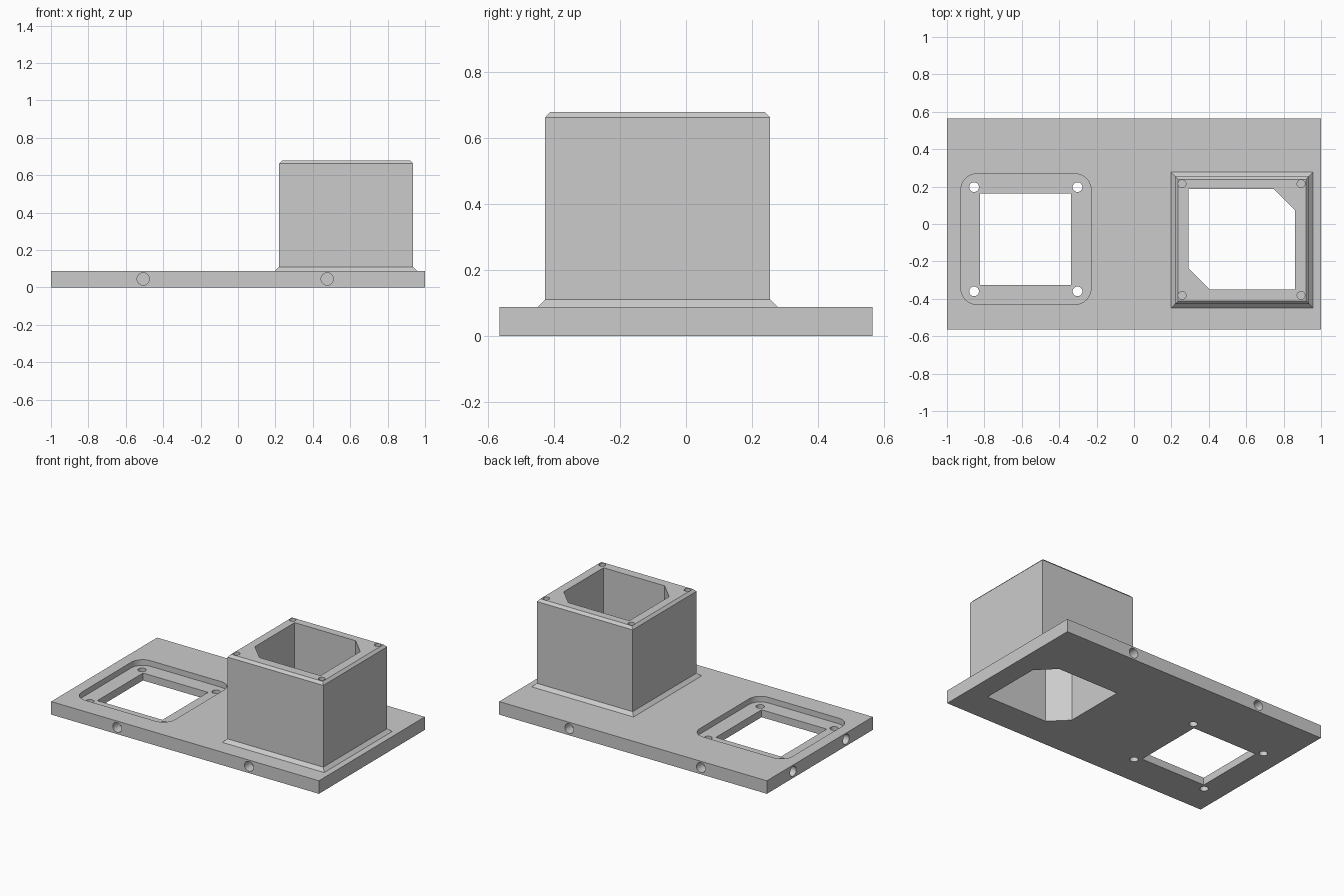
import bpy
import math
from mathutils import Matrix

if "Cube" in bpy.data.objects:
    bpy.data.objects.remove(bpy.data.objects["Cube"])

grey = bpy.data.materials.new("light grey")
grey.use_nodes = True
colour = (0.6, 0.6, 0.6, 1)
grey.diffuse_color = colour
grey.node_tree.nodes["Principled BSDF"].inputs["Base Color"].default_value = colour


def loft(name, rings):
    """Closed solid through stacked rings of equal point count."""
    n = len(rings[0])
    verts = [p for ring in rings for p in ring]
    faces = [tuple(reversed(range(n))), tuple(range(len(verts) - n, len(verts)))]
    for k in range(len(rings) - 1):
        for i in range(n):
            a, b = k * n + i, k * n + (i + 1) % n
            faces.append((a, b, b + n, a + n))
    mesh = bpy.data.meshes.new(name)
    mesh.from_pydata(verts, [], faces)
    mesh.materials.append(grey)
    obj = bpy.data.objects.new(name, mesh)
    bpy.context.collection.objects.link(obj)
    return obj


def rect(x0, x1, y0, y1, grow=0):
    return [(x0 - grow, y0 - grow), (x1 + grow, y0 - grow),
            (x1 + grow, y1 + grow), (x0 - grow, y1 + grow)]


def rounded_rect(x0, x1, y0, y1, r, steps=10):
    centres = [(x1 - r, y1 - r), (x0 + r, y1 - r), (x0 + r, y0 + r), (x1 - r, y0 + r)]
    return [(cx + r * math.cos(a), cy + r * math.sin(a))
            for q, (cx, cy) in enumerate(centres)
            for a in [(q + s / steps) * math.pi / 2 for s in range(steps + 1)]]


def at(outline, z):
    return [(x, y, z) for x, y in outline]


def prism(name, outline, z0, z1):
    return loft(name, [at(outline, z0), at(outline, z1)])


def rod(radius, length, matrix):
    ring = [(radius * math.cos(i * math.pi / 16), radius * math.sin(i * math.pi / 16))
            for i in range(32)]
    obj = prism("hole_cutter", ring, -length, length)
    obj.data.transform(matrix)
    return obj


def cut(obj, cutter):
    cutter.hide_render = True
    mod = obj.modifiers.new("cut", 'BOOLEAN')
    mod.operation = 'DIFFERENCE'
    mod.solver = 'EXACT'
    mod.object = cutter
    bpy.context.view_layer.objects.active = obj
    bpy.ops.object.modifier_apply(modifier=mod.name)
    bpy.data.objects.remove(cutter)


# Shared dimensions
TOP, HALF_Y = 0.088, 0.565
tower_plan = (0.22, 0.936, -0.427, 0.255)
x0, x1, y0, y1, c = 0.292, 0.861, -0.35, 0.187, 0.113
opening = [(x0 + c, y0), (x1, y0), (x1, y1 - c), (x1 - c, y1), (x0, y1), (x0, y0 + c)]

# Base plate with recess, window and tower opening
plate = prism("base_plate", rect(-1, 1, -HALF_Y, HALF_Y), 0, TOP)
cut(plate, prism("recess_cutter", rounded_rect(-0.925, -0.23, -0.43, 0.268, 0.085), 0.05, 0.2))
cut(plate, prism("window_cutter", rect(-0.823, -0.337, -0.325, 0.162), -0.1, 0.2))
cut(plate, prism("opening_cutter", opening, -0.1, 0.2))

# Screw holes through the recess floor
for x in (-0.855, -0.302):
    for y in (-0.36, 0.197):
        cut(plate, rod(0.026, 0.3, Matrix.Translation((x, y, 0))))

# Blind holes in the front, back and right edges
for x in (-0.507, 0.477):
    for y in (-HALF_Y, HALF_Y):
        cut(plate, rod(0.033, 0.07, Matrix.Translation((x, y, 0.045)) @ Matrix.Rotation(math.pi / 2, 4, 'X')))
for y in (-0.28, 0.285):
    cut(plate, rod(0.033, 0.05, Matrix.Translation((-1, y, 0.045)) @ Matrix.Rotation(math.pi / 2, 4, 'Y')))

# Square tower with flared foot and chamfered rim
tower = loft("tower", [at(rect(*tower_plan, grow=g), z) for g, z in
                       ((0.022, TOP), (0, 0.11), (0, 0.662), (-0.016, 0.679))])
cut(tower, prism("bore_cutter", opening, -0.1, 0.9))
for x in (0.257, 0.893):
    for y in (-0.382, 0.215):
        cut(tower, rod(0.021, 0.12, Matrix.Translation((x, y, 0.679))))

# Smooth round holes, crisp edges
for obj in (plate, tower):
    bpy.ops.object.select_all(action='DESELECT')
    obj.select_set(True)
    bpy.context.view_layer.objects.active = obj
    bpy.ops.object.shade_smooth_by_angle(angle=math.radians(25))
